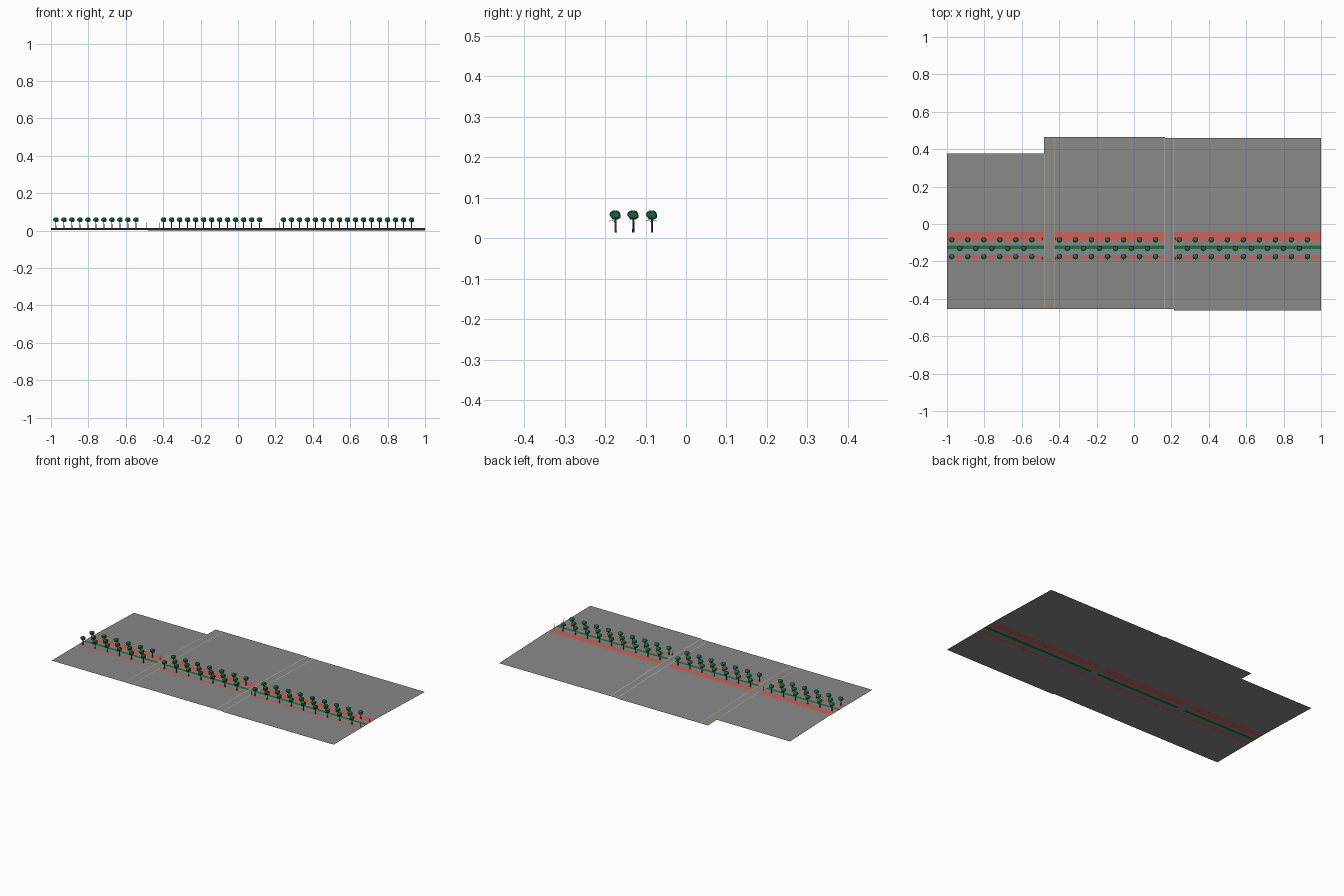
import bpy, bmesh, math, random
from mathutils import Vector

if "Cube" in bpy.data.objects:
    bpy.data.objects.remove(bpy.data.objects["Cube"])

random.seed(4)
DECK, CREST, BACK = 0.0148, -0.02, 0.465


def material(name, rgb):
    m = bpy.data.materials.new(name)
    m.diffuse_color = (*rgb, 1)
    m.use_nodes = True
    m.node_tree.nodes["Principled BSDF"].inputs["Base Color"].default_value = m.diffuse_color
    return m


asphalt = material("asphalt", (0.25, 0.25, 0.25))
red = material("red_paving", (0.62, 0.12, 0.10))
green = material("grass", (0.01, 0.16, 0.06))
leaf = material("leaf", (0.01, 0.17, 0.06))
bark = material("bark", (0.10, 0.035, 0.015))
tan = material("tan_line", (0.50, 0.42, 0.20))
white = material("pale_line", (0.5, 0.5, 0.5))


def height(y):
    # flat up to the crest, then a gentle slope down to the back edge
    return DECK if y <= CREST else DECK * (BACK - y) / (BACK - CREST)


def add_object(name, bm, mats):
    me = bpy.data.meshes.new(name)
    bm.to_mesh(me)
    bm.free()
    for m in mats:
        me.materials.append(m)
    ob = bpy.data.objects.new(name, me)
    bpy.context.collection.objects.link(ob)
    return ob


def sheet(name, x0, x1, ys, mat, lift=0):
    # strip of quads following the ground height
    bm = bmesh.new()
    rows = [[bm.verts.new((x, y, height(y) + lift)) for x in (x0, x1)] for y in ys]
    for a, b in zip(rows, rows[1:]):
        bm.faces.new((a[0], a[1], b[1], b[0]))
    return add_object(name, bm, [mat])


# Roadway sections with paved strips and a grass median
sections = [("left", -1.0, -0.48, -0.455, 0.377),
            ("middle", -0.427, 0.165, -0.455, 0.465),
            ("right", 0.213, 1.0, -0.462, 0.460)]
for tag, x0, x1, front, back in sections:
    for i, ys in enumerate([(front, -0.184), (-0.169, -0.133),
                            (-0.115, -0.088), (-0.042, CREST, back)]):
        sheet(f"{tag}_road_{i}", x0, x1, ys, asphalt)
    sheet(tag + "_walk_front", x0, x1, (-0.184, -0.169), red)
    sheet(tag + "_walk_back", x0, x1, (-0.088, -0.042), red)
    sheet(tag + "_median", x0, x1, (-0.133, -0.115), green)

# Cross streets and their edge lines
for tag, x0, x1, back, mat in [("west", -0.48, -0.427, 0.465, tan),
                               ("east", 0.165, 0.213, 0.460, white)]:
    sheet(tag + "_cross_street", x0, x1, (-0.455, CREST, back), asphalt)
    for i, x in enumerate((x0, x1)):
        sheet(f"{tag}_edge_line_{i}", x - 0.002, x + 0.002,
              (-0.455, CREST, back), mat, 0.0006)


# One tree: tapered trunk and a lumpy faceted crown
def make_tree():
    bm = bmesh.new()
    trunk = bmesh.ops.create_cone(bm, segments=6, radius1=0.003, radius2=0.002,
                                  depth=0.036, cap_ends=True)["verts"]
    bmesh.ops.translate(bm, verts=trunk, vec=(0, 0, 0.018))
    old = set(bm.faces)
    crown = bmesh.ops.create_icosphere(bm, subdivisions=2, radius=1)["verts"]
    for v in crown:
        v.co *= random.uniform(0.82, 1.1)
        v.co = Vector((v.co.x * 0.0165, v.co.y * 0.0145, v.co.z * 0.0125 + 0.043))
    for f in bm.faces:
        if f not in old:
            f.material_index = 1
    return add_object("tree", bm, [bark, leaf])


tree = make_tree()
first = True
STEP = 0.0856
for x0, n in [(-0.974, 6), (-0.398, 7), (0.243, 9)]:
    for y, shift, count in [(-0.174, 0, n), (-0.084, 0, n), (-0.130, 0.5, n - 1)]:
        for i in range(count):
            ob = tree if first else tree.copy()
            if not first:
                bpy.context.collection.objects.link(ob)
            first = False
            ob.location = (x0 + (i + shift) * STEP, y, DECK)


# Thin street lamps at the section ends, arms reaching outwards
def lamp(x, y, side):
    cu = bpy.data.curves.new("street_lamp", "CURVE")
    cu.dimensions = "3D"
    cu.bevel_depth = 0.0006
    cu.bevel_resolution = 0
    sp = cu.splines.new("POLY")
    pts = [(0, 0), (0, 0.026), (side * 0.004, 0.029), (side * 0.014, 0.028)]
    sp.points.add(len(pts) - 1)
    for p, (dy, dz) in zip(sp.points, pts):
        p.co = (x, y + dy, DECK + dz, 1)
    ob = bpy.data.objects.new("street_lamp", cu)
    bpy.context.collection.objects.link(ob)


for x in (-0.49, -0.418, 0.155, 0.22, 0.992):
    lamp(x, -0.176, -1)
    lamp(x, -0.086, -1 if x > 0.9 else 1)
